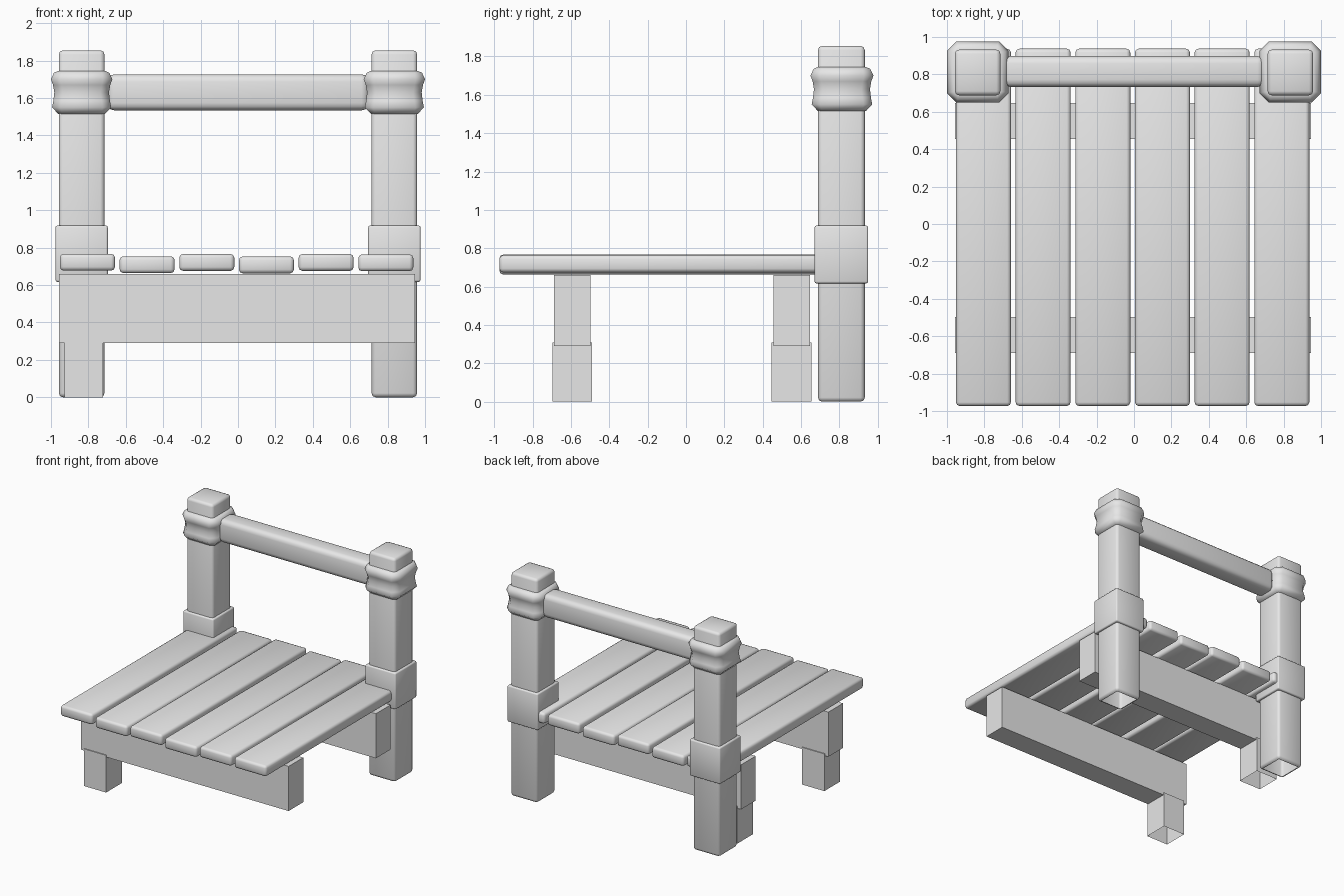
import bpy, bmesh
from math import radians
from mathutils import Vector

cube = bpy.data.objects.get("Cube")
if cube:
    bpy.data.objects.remove(cube, do_unlink=True)

grey = bpy.data.materials.new("plain_grey")
grey.use_nodes = True
grey.diffuse_color = (0.8, 0.8, 0.8, 1)
grey.node_tree.nodes["Principled BSDF"].inputs["Base Color"].default_value = (0.8, 0.8, 0.8, 1)


def finish(name, bm, smooth_angle=None):
    bmesh.ops.recalc_face_normals(bm, faces=bm.faces)
    mesh = bpy.data.meshes.new(name)
    bm.to_mesh(mesh)
    bm.free()
    mesh.materials.append(grey)
    if smooth_angle:
        mesh.polygons.foreach_set("use_smooth", [True] * len(mesh.polygons))
        mesh.set_sharp_from_angle(angle=radians(smooth_angle))
    obj = bpy.data.objects.new(name, mesh)
    bpy.context.collection.objects.link(obj)
    return obj


def box(name, low, high, bevel=0, segments=2, open_bottom=False):
    """Box between two corners, with optional rounded edges and open underside."""
    low, high = Vector(low), Vector(high)
    bm = bmesh.new()
    bmesh.ops.create_cube(bm, size=1)
    for v in bm.verts:
        v.co = (low + high) / 2 + v.co * (high - low)
    if bevel:
        bmesh.ops.bevel(bm, geom=bm.edges[:], offset=bevel, segments=segments,
                        profile=0.5, affect='EDGES')
    bmesh.ops.recalc_face_normals(bm, faces=bm.faces)
    if open_bottom:
        base = [f for f in bm.faces if f.normal.z < -0.99]
        bmesh.ops.delete(bm, geom=base, context='FACES')
    return finish(name, bm, 50 if bevel else None)


def wrap(name, x, y, profile):
    """Pinched band with cut corners, lofted through (height, half width, corner cut)."""
    bm = bmesh.new()
    rings = []
    for z, h, c in profile:
        k = h - c
        outline = [(h, -k), (h, k), (k, h), (-k, h), (-h, k), (-h, -k), (-k, -h), (k, -h)]
        rings.append([bm.verts.new((x + a, y + b, z)) for a, b in outline])
    for lower, upper in zip(rings, rings[1:]):
        for i in range(8):
            j = (i + 1) % 8
            bm.faces.new((lower[i], lower[j], upper[j], upper[i]))
    bm.faces.new(rings[0])
    bm.faces.new(rings[-1])
    return finish(name, bm, 55)


# Back posts with lower cuffs and upper wraps
POST_X, POST_Y = 0.836, 0.81
WRAP = [(1.515, 0.125, 0.02), (1.55, 0.158, 0.045), (1.585, 0.151, 0.045),
        (1.63, 0.146, 0.045), (1.67, 0.153, 0.045), (1.7, 0.164, 0.05),
        (1.735, 0.148, 0.04), (1.745, 0.125, 0.02)]
for side, sx in (("right", -1), ("left", 1)):
    cx = sx * POST_X
    r = 0.122
    box(side + "_post", (cx - r, POST_Y - r, 0), (cx + r, POST_Y + r, 1.855),
        bevel=0.022, open_bottom=True)
    r = 0.14
    box(side + "_cuff", (cx - r, POST_Y - r, 0.617), (cx + r, POST_Y + r, 0.918),
        bevel=0.01)
    wrap(side + "_wrap", cx, POST_Y + 0.003, WRAP)

# Top rail
box("top_rail", (-0.7, 0.732, 1.534), (0.7, 0.898, 1.727), bevel=0.04, segments=3)

# Seat planks, slightly uneven in height
for i, top in enumerate((0.767, 0.754, 0.766, 0.753, 0.766, 0.764)):
    cx = -0.805 + i * 0.319
    box(f"seat_plank_{i + 1}", (cx - 0.147, -0.973, top - 0.09),
        (cx + 0.147, 0.937, top), bevel=0.02)

# Cross beams and the short legs under their right ends
for name, cy in (("front", -0.593), ("back", 0.551)):
    box(name + "_beam", (-0.958, cy - 0.096, 0.29), (0.947, cy + 0.096, 0.66))
    box(name + "_leg", (-0.927, cy - 0.104, 0), (-0.722, cy + 0.104, 0.308),
        open_bottom=True)
